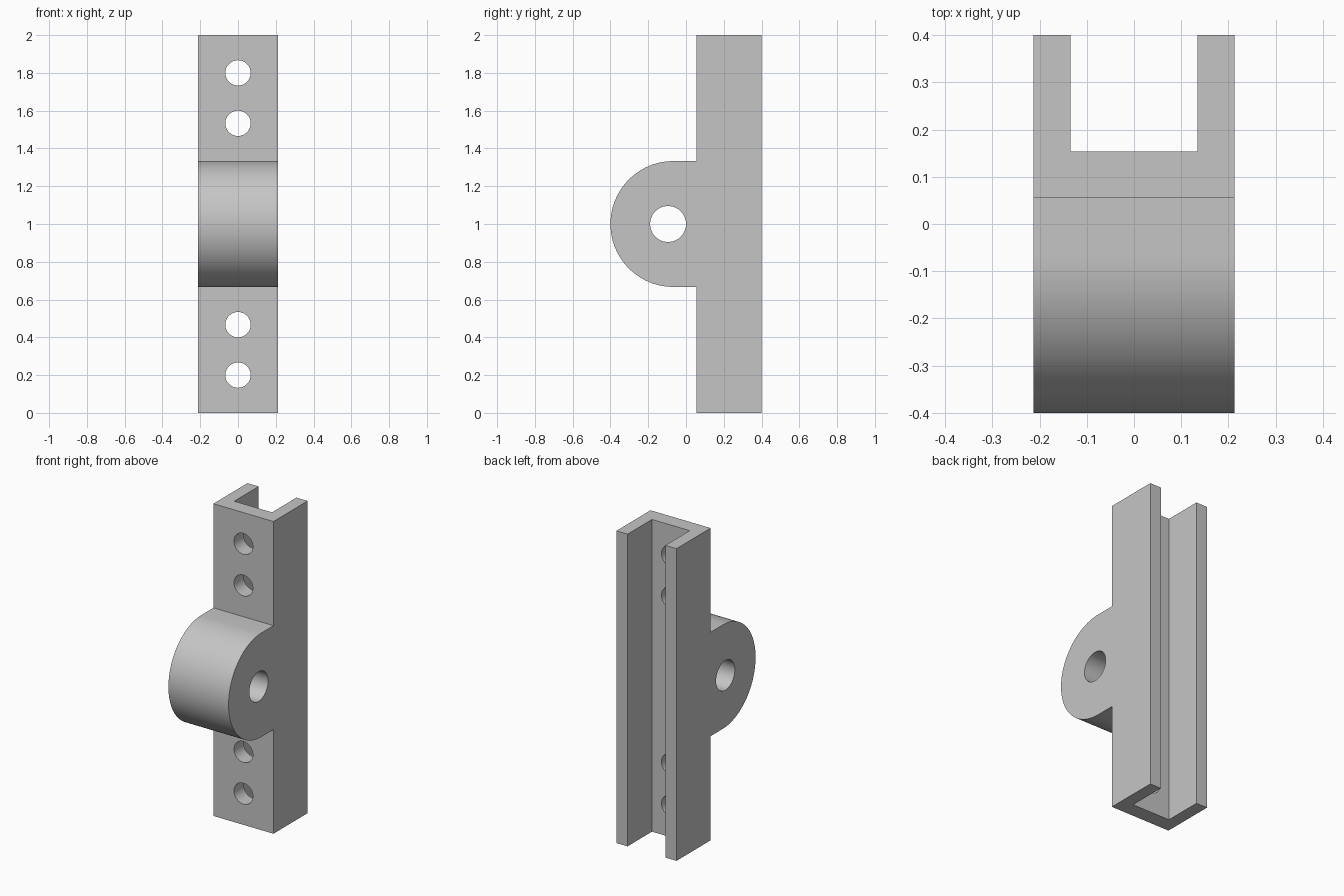
import bpy
import bmesh
from math import radians, sin, cos, pi

cube = bpy.data.objects.get("Cube")
if cube:
    bpy.data.objects.remove(cube, do_unlink=True)

# Main dimensions
HALF_W, FRONT, BACK, HEIGHT = 0.213, 0.055, 0.4, 2.0
LUG_Y, LUG_Z, LUG_R = -0.067, 1.0, 0.333

grey = bpy.data.materials.new("plain_grey")
grey.use_nodes = True
colour = (0.56, 0.56, 0.56, 1)
grey.diffuse_color = colour
grey.node_tree.nodes["Principled BSDF"].inputs["Base Color"].default_value = colour


def extrude_profile(name, points):
    """Extrude a side profile of (y, z) points across the full width."""
    bm = bmesh.new()
    face = bm.faces.new([bm.verts.new((-HALF_W, y, z)) for y, z in points])
    ext = bmesh.ops.extrude_face_region(bm, geom=[face])
    verts = [v for v in ext["geom"] if isinstance(v, bmesh.types.BMVert)]
    bmesh.ops.translate(bm, verts=verts, vec=(2 * HALF_W, 0, 0))
    bmesh.ops.recalc_face_normals(bm, faces=bm.faces)
    mesh = bpy.data.meshes.new(name)
    bm.to_mesh(mesh)
    bm.free()
    obj = bpy.data.objects.new(name, mesh)
    bpy.context.collection.objects.link(obj)
    return obj


def cut(target, cutter):
    """Subtract the active helper from the target, then remove it."""
    cutter.hide_render = True
    mod = target.modifiers.new("cut", "BOOLEAN")
    mod.operation = "DIFFERENCE"
    mod.solver = "EXACT"
    mod.object = cutter
    bpy.context.view_layer.objects.active = target
    bpy.ops.object.modifier_apply(modifier=mod.name)
    bpy.data.objects.remove(cutter, do_unlink=True)


def drill(target, radius, depth, location, rotation):
    bpy.ops.mesh.primitive_cylinder_add(vertices=64, radius=radius, depth=depth,
                                        location=location, rotation=rotation)
    cut(target, bpy.context.object)


# Bracket body: straight bar with a rounded lug on the front
arc = [(LUG_Y - LUG_R * sin(a), LUG_Z - LUG_R * cos(a))
       for a in (pi * i / 64 for i in range(65))]
profile = ([(BACK, 0), (BACK, HEIGHT), (FRONT, HEIGHT), (FRONT, LUG_Z + LUG_R)]
           + arc[::-1] + [(FRONT, LUG_Z - LUG_R), (FRONT, 0)])
bracket = extrude_profile("channel_bracket", profile)
bracket.data.materials.append(grey)

# Channel slot along the back
bpy.ops.mesh.primitive_cube_add(size=1, location=(0, 0.153 + 0.25, HEIGHT / 2))
slot = bpy.context.object
slot.scale = (0.268, 0.5, HEIGHT + 0.4)
bpy.context.view_layer.update()
cut(bracket, slot)

# Pivot hole through the lug
drill(bracket, 0.095, 1, (0, -0.095, LUG_Z), (0, radians(90), 0))

# Mounting holes through the web, mirrored about the lug
for side in (-1, 1):
    for offset in (0.533, 0.8):
        drill(bracket, 0.067, 0.4, (0, 0.1, LUG_Z + side * offset), (radians(90), 0, 0))

bpy.ops.object.select_all(action="DESELECT")
bracket.select_set(True)
bpy.context.view_layer.objects.active = bracket
bpy.ops.object.shade_smooth_by_angle(angle=radians(30))
